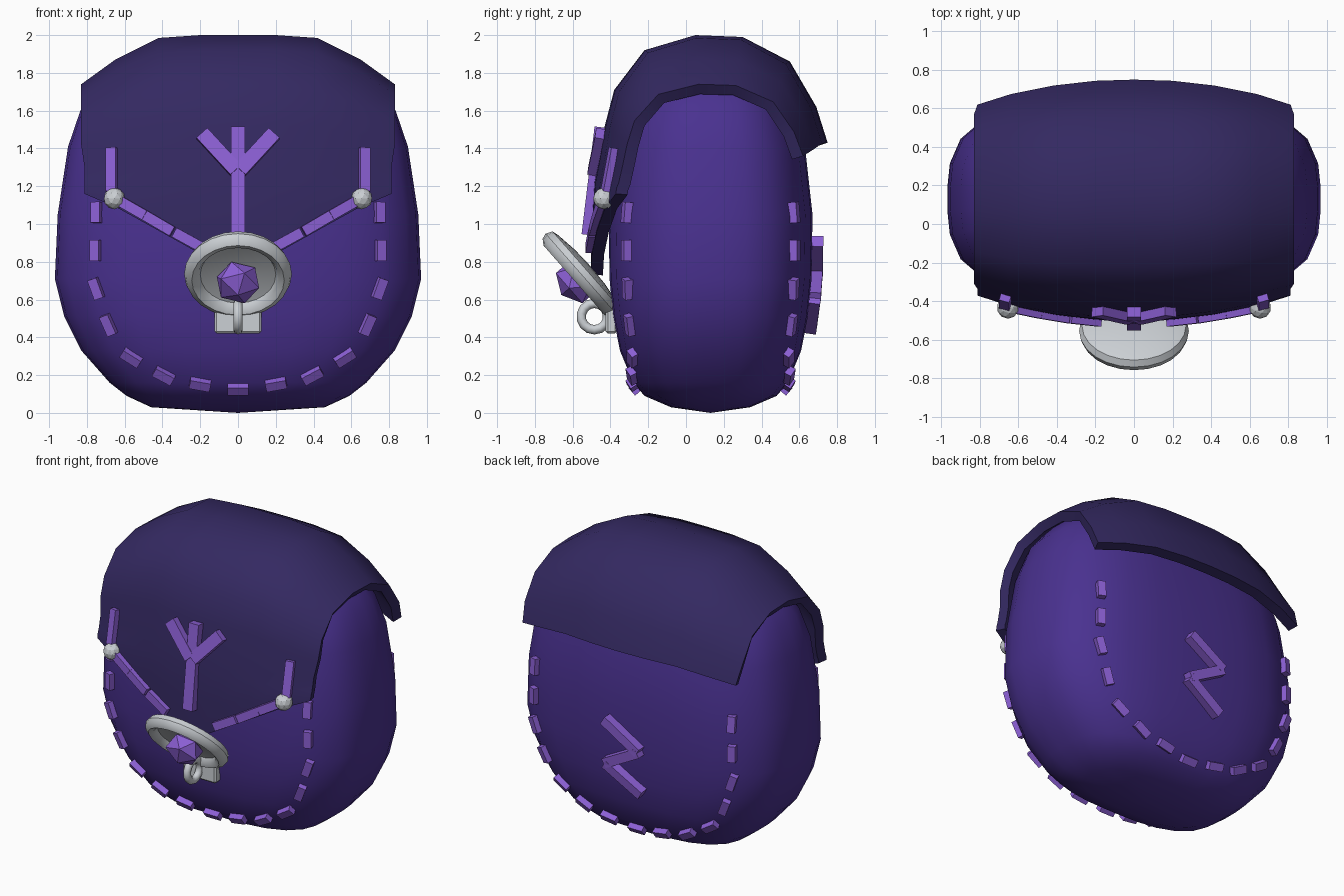
import bpy, bmesh, math
from mathutils import Vector, Matrix
from mathutils.bvhtree import BVHTree

if "Cube" in bpy.data.objects:
    bpy.data.objects.remove(bpy.data.objects["Cube"])


def material(name, rgb):
    m = bpy.data.materials.new(name)
    m.diffuse_color = (*rgb, 1)
    m.use_nodes = True
    m.node_tree.nodes["Principled BSDF"].inputs["Base Color"].default_value = m.diffuse_color
    return m


BODY = material("indigo cloth", (0.068, 0.031, 0.28))
FLAP = material("dark flap cloth", (0.034, 0.022, 0.12))
THREAD = material("violet thread", (0.26, 0.115, 0.66))
SILVER = material("silver", (0.60, 0.63, 0.66))
CY = 0.13  # depth centre of the bag


def finish(bm, name, mat, smooth=None):
    me = bpy.data.meshes.new(name)
    bm.to_mesh(me)
    bm.free()
    ob = bpy.data.objects.new(name, me)
    bpy.context.collection.objects.link(ob)
    me.materials.append(mat)
    if smooth:
        bpy.ops.object.select_all(action='DESELECT')
        ob.select_set(True)
        bpy.context.view_layer.objects.active = ob
        bpy.ops.object.shade_smooth_by_angle(angle=math.radians(smooth))
    return ob


# Body: stacked rounded-rectangle rings (z, half width, half depth)
rings = [(0.03, .46, .21), (0.09, .59, .35), (0.16, .68, .41), (0.33, .83, .48),
         (0.51, .92, .515), (0.71, .97, .535), (1.05, .955, .54), (1.41, .90, .50),
         (1.60, .835, .44), (1.75, .72, .36), (1.87, .45, .25)]
N = 28
bm = bmesh.new()
loops = []
for z, a, b in rings:
    loop = []
    for i in range(N):
        t = 2 * math.pi * (i + 0.5) / N
        c, s = math.cos(t), math.sin(t)
        r = (abs(c) ** 3 + abs(s) ** 3) ** (-1 / 3)
        loop.append(bm.verts.new((a * c * r, CY + b * s * r, z)))
    loops.append(loop)
for lo, hi in zip(loops, loops[1:]):
    for i in range(N):
        j = (i + 1) % N
        bm.faces.new((lo[i], lo[j], hi[j], hi[i]))
for loop, z in ((loops[0], 0.0), (loops[-1], 1.91)):
    c = bm.verts.new((0, CY, z))
    for i in range(N):
        bm.faces.new((loop[i], loop[(i + 1) % N], c))
bmesh.ops.recalc_face_normals(bm, faces=bm.faces)
body_surf = BVHTree.FromBMesh(bm)
finish(bm, "bag_body", BODY, 60)

# Flap: a side profile carried across x, shrinking and dropping to the rims
profile = [(-.46, 1.35), (-.43, 1.52), (-.38, 1.71), (-.22, 1.92), (.05, 2.0),
           (.30, 1.99), (.55, 1.86), (.69, 1.62), (.75, 1.43)]
half = [(.20, .99, 0, .84), (.42, .95, .015, .96), (.65, .88, .13, 1.085), (.83, .79, .26, 1.16)]
columns = [(-x, f, d, e) for x, f, d, e in reversed(half)] + [(0, 1, 0, .73)] + half
bm = bmesh.new()
grid = []
for x, f, d, e in columns:
    pts = [(-.505, e), (-.50, (e + 1.22) / 2), (-.485, 1.22)] + profile
    col = []
    for y, z in pts:
        zz = z - d * max(0, (z - 1.22) / .78)
        xx = x * (1 if zz > 1.4 else .98)
        col.append(bm.verts.new((xx, CY + (y - CY) * f, zz)))
    grid.append(col)
for c0, c1 in zip(grid, grid[1:]):
    for k in range(len(c0) - 1):
        bm.faces.new((c0[k], c1[k], c1[k + 1], c0[k + 1]))
bm.normal_update()
flap_surf = BVHTree.FromBMesh(bm)
flap = finish(bm, "bag_flap", FLAP)
sol = flap.modifiers.new("thickness", 'SOLIDIFY')
sol.thickness, sol.offset = 0.065, -1
bpy.context.view_layer.objects.active = flap
flap.select_set(True)
bpy.ops.object.modifier_apply(modifier=sol.name)
bpy.ops.object.shade_smooth_by_angle(angle=math.radians(50))


def project(surf, x, z, side):
    start = Vector((x, side * 3, z))
    p, n, _, _ = surf.ray_cast(start, Vector((0, -side, 0)))
    if p is None:
        p, n, _, _ = surf.find_nearest(Vector((x, side * .5, z)))
    return p, (n if n.y * side > 0 else -n)


def bar(bm, surf, a, b, width, thick=.05, side=-1, lift=.012):
    """Box lying on a surface between two front-view points."""
    (p, n), (q, m) = project(surf, *a, side), project(surf, *b, side)
    t = (q - p).normalized()
    n = n + m
    n = (n - t * n.dot(t)).normalized()
    M = Matrix((t, n.cross(t), n)).transposed().to_4x4()
    M.translation = (p + q) / 2 + n * lift
    bmesh.ops.create_cube(bm, size=1, matrix=M @ Matrix.Diagonal(((q - p).length, width, thick, 1)))


# Stitches round the lower body, front and back (x, z, slope angle)
dashes = [(.745, 1.06, 90), (.75, .86, 90), (.745, .66, 108), (.68, .47, 112),
          (.56, .30, 32), (.39, .205, 28), (.20, .16, 10), (0, .135, 0)]
dashes[2] = (.745, .66, 70)
dashes[3] = (.68, .47, 66)
bm = bmesh.new()
for side in (-1, 1):
    for x, z, ang in dashes:
        dx, dz = .055 * math.cos(math.radians(ang)), .055 * math.sin(math.radians(ang))
        for mx in ((1, -1) if x else (1,)):
            bar(bm, body_surf, (mx * (x - dx), z - dz), (mx * (x + dx), z + dz), .052, side=side)
finish(bm, "body_stitches", THREAD)

# Trim along the flap edge
bm = bmesh.new()
for mx in (1, -1):
    for a, b in (((.665, 1.17), (.665, 1.40)), ((.63, 1.125), (.49, 1.045)),
                 ((.49, 1.045), (.345, .96)), ((.335, .955), (.18, .87))):
        bar(bm, flap_surf, (mx * a[0], a[1]), (mx * b[0], b[1]), .055, .045)
finish(bm, "flap_trim", THREAD)

# Branching emblem on the flap and zigzag on the back
bm = bmesh.new()
bar(bm, flap_surf, (0, .94), (0, 1.51), .075, .055, lift=.025)
for mx in (1, -1):
    bar(bm, flap_surf, (mx * .01, 1.28), (mx * .19, 1.475), .078, .05, lift=.022)
finish(bm, "flap_emblem", THREAD)
bm = bmesh.new()
zig = [(.13, .91), (-.13, .75), (.13, .61), (-.13, .45)]
for a, b in zip(zig, zig[1:]):
    bar(bm, body_surf, a, b, .065, .06, side=1, lift=.03)
finish(bm, "back_zigzag", THREAD)

# Silver studs at the flap corners
bm = bmesh.new()
for mx in (1, -1):
    bmesh.ops.create_icosphere(bm, subdivisions=2, radius=.057,
                               matrix=Matrix.Translation((mx * .655, -.435, 1.135)))
finish(bm, "flap_studs", SILVER)

# Brooch: lathed rim with a shallow bowl, tilted forward and down
axis = Vector((0, -.75, -.66)).normalized()
tilt = axis.to_track_quat('Z', 'Y').to_matrix().to_4x4()
place = Matrix.Translation((0, -.555, .735)) @ tilt
lathe = [(0, -.015), (.12, -.01), (.20, .005), (.215, .035), (.245, .05), (.275, .03), (.285, 0),
         (.27, -.035), (.235, -.045), (.12, -.06), (0, -.065)]
S = 24
bm = bmesh.new()
rows = [[bm.verts.new((r * math.cos(2 * math.pi * i / S), r * math.sin(2 * math.pi * i / S), h))
         for i in range(S)] for r, h in lathe]
for r0, r1 in zip(rows, rows[1:]):
    for i in range(S):
        j = (i + 1) % S
        bm.faces.new((r0[i], r1[i], r1[j], r0[j]))
bmesh.ops.remove_doubles(bm, verts=bm.verts, dist=1e-5)
bmesh.ops.recalc_face_normals(bm, faces=bm.faces)
bm.transform(place)
finish(bm, "brooch", SILVER, 40)

# Faceted gem set in the brooch
bm = bmesh.new()
bmesh.ops.create_icosphere(bm, subdivisions=1, radius=.125,
                           matrix=Matrix.Translation((0, -.585, .69)) @ tilt @ Matrix.Diagonal((1, 1, .8, 1)))
finish(bm, "brooch_gem", THREAD)

# Clasp plate and small hanging ring
bm = bmesh.new()
bmesh.ops.create_cube(bm, size=1, matrix=Matrix.Translation((0, -.395, .49))
                      @ Matrix.Diagonal((.25, .06, .14, 1)))
bmesh.ops.bevel(bm, geom=bm.edges[:], offset=.012, segments=1, affect='EDGES')
finish(bm, "clasp_plate", SILVER)
bpy.ops.mesh.primitive_torus_add(major_radius=.07, minor_radius=.025, major_segments=14,
                                 minor_segments=8, location=(0, -.485, .51),
                                 rotation=(0, math.pi / 2, 0))
ring = bpy.context.object
ring.name = "clasp_ring"
ring.data.materials.append(SILVER)
bpy.ops.object.shade_smooth_by_angle(angle=math.radians(50))
